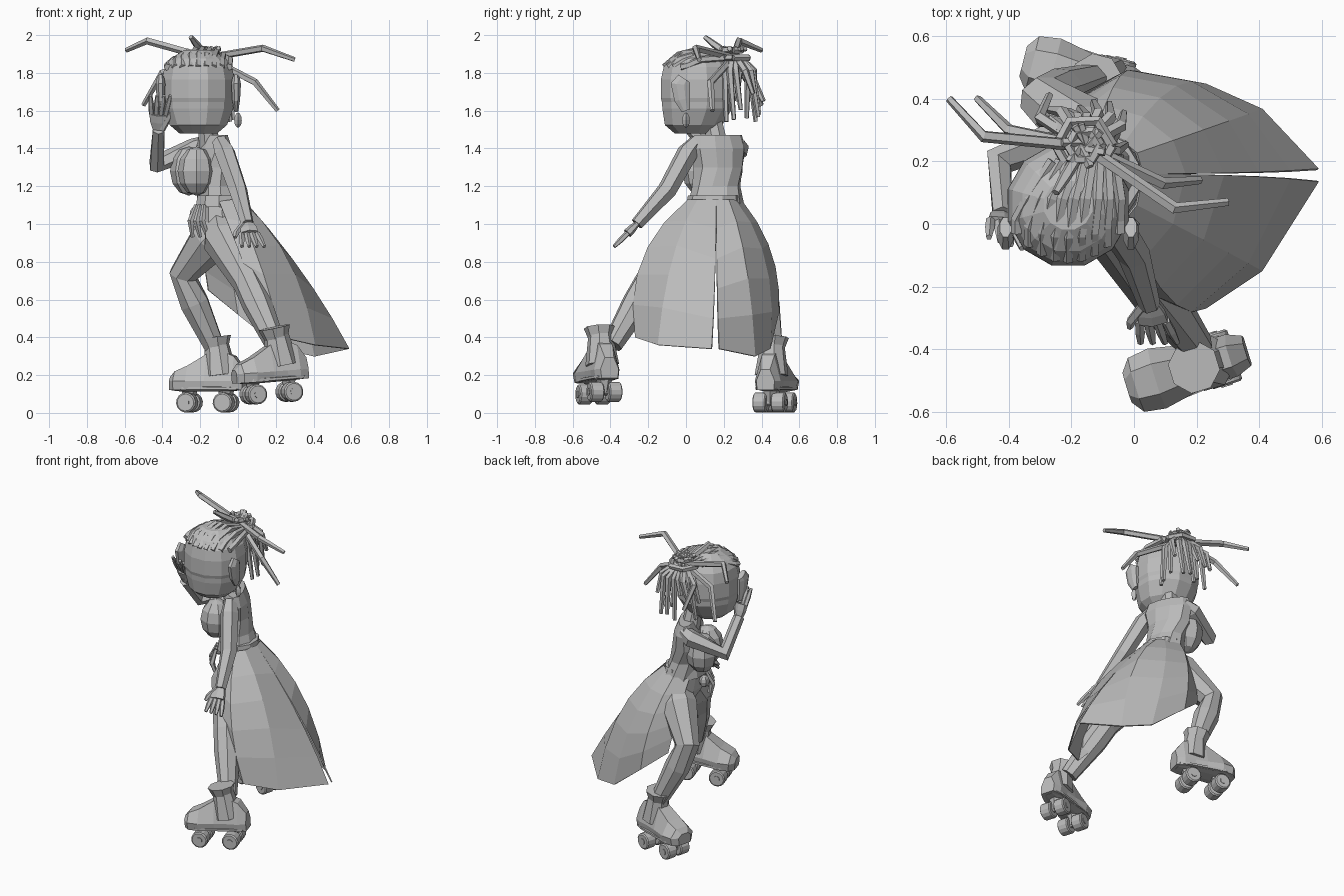
import bpy, bmesh, math, random
from mathutils import Vector, Matrix

random.seed(4)
default_cube = bpy.data.objects.get("Cube")
if default_cube:
    bpy.data.objects.remove(default_cube, do_unlink=True)

GREY = (.5, .5, .5, 1)
clay = bpy.data.materials.new("plain_grey")
clay.use_nodes = True
clay.diffuse_color = GREY
clay.node_tree.nodes["Principled BSDF"].inputs["Base Color"].default_value = GREY


def make(name, bm, matrix=Matrix()):
    bmesh.ops.recalc_face_normals(bm, faces=bm.faces[:])
    bm.transform(matrix)
    mesh = bpy.data.meshes.new(name)
    bm.to_mesh(mesh)
    bm.free()
    mesh.materials.append(clay)
    obj = bpy.data.objects.new(name, mesh)
    bpy.context.collection.objects.link(obj)
    return obj


def circle_angles(sides):
    return [math.tau * (k + .5) / sides for k in range(sides)]


def bridge(bm, rings):
    rows = [[bm.verts.new(point) for point in ring] for ring in rings]
    for lower, upper in zip(rows, rows[1:]):
        for i in range(len(lower)):
            bm.faces.new((lower[i - 1], lower[i], upper[i], upper[i - 1]))
    bm.faces.new(rows[0][::-1])
    bm.faces.new(rows[-1])


def loft(name, rings, sides=10):
    """Stack of level rings, each (height, x, y, half width, half depth, turn)."""
    bm = bmesh.new()
    bridge(bm, [[Matrix.Rotation(turn, 3, "Z") @ Vector((rx * math.cos(a), ry * math.sin(a), 0))
                 + Vector((x, y, z)) for a in circle_angles(sides)]
                for z, x, y, rx, ry, turn in rings])
    make(name, bm)


def add_tube(bm, points, radii, sides=5, side=None, flat=1):
    """Tube along points; flat squashes it across the given side direction."""
    path = [Vector(point) for point in points]
    u = Vector(side) if side else (path[1] - path[0]).orthogonal()
    rings = []
    for i, (centre, radius) in enumerate(zip(path, radii)):
        ahead = path[min(i + 1, len(path) - 1)]
        behind = path[max(i - 1, 0)]
        along = (ahead - behind).normalized()
        u = (u - along * u.dot(along)).normalized()
        v = along.cross(u) * flat
        rings.append([centre + (u * math.cos(a) + v * math.sin(a)) * radius
                      for a in circle_angles(sides)])
    bridge(bm, rings)


def tube(name, points, radii, sides=8, matrix=Matrix(), **shape):
    bm = bmesh.new()
    add_tube(bm, points, radii, sides, **shape)
    make(name, bm, matrix)


def blob(name, place, scale, segments=8):
    bm = bmesh.new()
    bmesh.ops.create_uvsphere(bm, u_segments=segments, v_segments=6, radius=1)
    make(name, bm, Matrix.Translation(place) @ Matrix.Diagonal((*scale, 1)))


# Torso turned toward the shoulders, neck and bust
loft("torso", [(.9, -.08, .16, .07, .1, 0), (1, -.08, .16, .13, .17, 0),
               (1.2, -.12, .16, .1, .13, .2), (1.3, -.14, .17, .1, .14, .4),
               (1.4, -.13, .17, .08, .16, .45), (1.47, -.13, .17, .05, .14, .45)])
loft("belt", [(1.09, -.1, .15, .13, .15, 0), (1.15, -.1, .15, .12, .14, 0)])
tube("neck", [(-.15, .17, 1.4), (-.17, .13, 1.6)], (.06, .05))
for side, x, y in (("left", -.22, .08), ("right", -.26, .2)):
    blob(side + "_bust", (x, y, 1.28), (.1, .1, .13))

# Head: a rounded block, slightly narrower below the cheek line
HEAD = Vector((-.21, .06, 1.7))
head_rings = []
for height in (-1, -.8, -.4, -.25, -.15, .3, .6, .8, 1):
    roundness = .45 if height < 0 else .6
    half = .2 * (1 - roundness * height ** 4) - (.006 if height < -.15 else 0)
    lean = -.02 if height < -.5 else 0
    head_rings.append((HEAD.z + .22 * height, HEAD.x, HEAD.y + lean, half, half, 0))
loft("head", head_rings, 12)
for side, way in (("left", 1), ("right", -1)):
    x = HEAD.x + .2 * way
    tube(side + "_ear", [(x, 0, 1.6), (x, -.02, 1.66), (x, -.03, 1.74), (x, -.01, 1.77)],
         (.025, .045, .055, .04), side=(0, 1, 0), flat=.5)
blob("earring", (0, 0, 1.55), (.02, .02, .04), 4)

# Braided rows that run over the scalp to the knot
KNOT = Vector((-.16, .25, 1.88))
bm = bmesh.new()
for row in range(-4, 5):
    shift = .041 * row
    drop = 2 * shift ** 2
    hairline = HEAD + Vector((shift, drop * 1.6 - .175, .13))
    crown = HEAD + Vector((shift, drop - .1, .195 - drop))
    top = HEAD + Vector((shift * .9 + .02, .02, .225 - drop))
    add_tube(bm, [hairline, crown, top, KNOT + Vector((shift * .6, -.05, 0))], [.019] * 4,
             side=(1, 0, 0))
make("scalp_braids", bm)


def around(angle, radius, lift):
    return KNOT + Vector((radius * math.cos(angle), radius * math.sin(angle), lift))


# Knot of hair: two coils and strands crossing through them
bm = bmesh.new()
for radius, lift in ((.09, 0), (.05, .04)):
    add_tube(bm, [around(math.tau * k / 6, radius, lift) for k in range(7)], [.018] * 7)
for k in range(7):
    add_tube(bm, [around(k, .09, -.08), around(k, .01, .03), around(k + 2, .07, .05)], [.015] * 3)
make("hair_knot", bm)

# Loose braids: long ones flung outward, short ones hanging at the back
bm = bmesh.new()
for bend, tip in (
        ((-.48, .28, 1.97), (-.59, .4, 1.92)),
        ((.13, .05, 1.93), (.3, .07, 1.87)),
        ((.09, .13, 1.75), (.21, .14, 1.6)),
        ((-.4, .3, 1.8), (-.5, .4, 1.63)),
        ((-.22, .15, 1.95), (-.25, .1, 1.99)),
        ((-.3, .34, 1.8), (-.27, .41, 1.65))):
    add_tube(bm, [KNOT, bend, tip], (.02, .02, .013))
for k in range(11):
    angle = k * .33 - .5
    reach = random.uniform(.08, .14)
    add_tube(bm, [around(angle, .04, 0), around(angle, reach, -.07),
                  around(angle + .2, reach + .03, random.uniform(-.36, -.15))], (.02, .02, .012))
make("loose_braids", bm)


# Arms, each ending in a flat palm with spread fingers
def arm(side, shoulder, upper, elbow, wrist, palm, tip, across):
    wrist, palm, tip, across = map(Vector, (wrist, palm, tip, across))
    tube(side + "_arm", [shoulder, upper, elbow, wrist], (.04, .057, .052, .035), 6)
    bm = bmesh.new()
    add_tube(bm, [wrist, wrist.lerp(palm, .5), palm], (.035, .05, .055), 6, across, .45)
    for finger in range(4):
        spread = across * (finger - 1.5) * .028
        add_tube(bm, [palm + spread, palm.lerp(tip, .5) + spread * 1.2, tip + spread * 1.4],
                 (.015, .016, .01))
    add_tube(bm, [wrist - across * .02, palm - across * .07, palm.lerp(tip, .3) - across * .08],
             (.018, .016, .01))
    make(side + "_hand", bm)


arm("left", (-.1, .06, 1.44), (-.07, .01, 1.38), (0, -.1, 1.18),
    (.05, -.26, 1), (.06, -.31, .95), (.08, -.38, .88), (1, 0, 0))
arm("right", (-.17, .27, 1.43), (-.23, .28, 1.4), (-.43, .2, 1.32),
    (-.42, .03, 1.5), (-.42, 0, 1.58), (-.41, -.06, 1.68), (-.9, .3, 0))


# Legs
def leg(side, *joints):
    tube(side + "_leg", joints, (.09, .12, .078, .08, .055))


leg("left", (-.09, .09, 1), (-.07, .02, .92), (.05, -.2, .69), (.1, -.26, .58), (.2, -.39, .36))
leg("right", (-.08, .23, 1), (-.14, .28, .92), (-.29, .4, .73), (-.23, .42, .58), (-.12, .46, .34))


# Roller boots, built with the toe toward -x and then placed
def boot(side, place, yaw, pitch):
    spot = (Matrix.Translation(place) @ Matrix.Rotation(yaw, 4, "Z")
            @ Matrix.Rotation(pitch, 4, "Y"))
    bm = bmesh.new()
    bridge(bm, [[(x, y * half, z) for y, z in ((-.9, .12), (-1, .17), (-.5, top), (.5, top),
                                               (1, .17), (.9, .12))]
                for x, top, half in ((-.2, .19, .05), (-.17, .22, .09), (-.1, .25, .1),
                                     (0, .31, .08), (.08, .33, .07), (.15, .3, .07),
                                     (.2, .23, .05))])
    make(side + "_boot", bm, spot)
    tube(side + "_boot_shaft", [(.07, 0, .2), (.05, 0, .36)], (.09, .065), 8, spot)
    tube(side + "_boot_cuff", [(.05, 0, .33), (.04, 0, .4)], (.06, .085), 8, spot)
    tube(side + "_sole", [(x, 0, .13) for x in (-.19, -.12, .12, .18)], (.06, .1, .08, .06),
         8, spot, side=(0, 1, 0), flat=.2)
    for end, x in (("front", -.1), ("rear", .1)):
        tube(f"{side}_{end}_truck", [(x, 0, .14), (x, 0, .05)], (.05, .02), 6, spot)
        tube(f"{side}_{end}_axle", [(x, -.09, .055), (x, .09, .055)], (.02, .02), 8, spot)
        for middle in (-.05, .05):
            tube(f"{side}_{end}_wheel", [(x, middle + edge, .055) for edge in (-.036, -.03, .03, .036)],
                 (.045, .053, .053, .045), 14, spot)


boot("right", (-.16, .47, 0), -.25, 0)
boot("left", (.18, -.46, .05), .3, -.07)


# Trailing split skirt: each column curves from the waist through a bulge to the hem
def skirt(side, columns, steps=5):
    bm = bmesh.new()
    grid = []
    for waist, bulge, hem in columns:
        column = []
        for k in range(steps + 1):
            t = k / steps
            upper = Vector(waist).lerp(Vector(bulge), t)
            lower = Vector(bulge).lerp(Vector(hem), t)
            column.append(bm.verts.new(upper.lerp(lower, t)))
        grid.append(column)
    for a, b in zip(grid, grid[1:]):
        for k in range(steps):
            bm.faces.new((a[k], a[k + 1], b[k + 1], b[k]))
    make(side + "_skirt_panel", bm).modifiers.new("cloth", "SOLIDIFY").thickness = .008


SEAM = .16
back_and_side = [[(.03, SEAM, 1.13), (.38, SEAM, .74), (.59, .135, .34)],
                 [(.01, .06, 1.13), (.32, -.1, .88), (.41, -.15, .36)],
                 [(-.03, .01, 1.13), (.12, -.34, .85), (.23, -.27, .4)]]
mirrored = [[(x, SEAM + .67 * (SEAM - y), z - (.06 if z < .5 and y < .1 else 0)) for x, y, z in column]
            for column in back_and_side]
skirt("left", back_and_side + [[(-.1, .01, 1.12), (-.02, -.26, .92), (.15, -.25, .48)]])
skirt("right", mirrored + [[(-.12, .3, 1.12), (-.05, .52, .85), (0, .49, .52)],
                           [(-.2, .25, 1.1), (-.2, .38, .9), (-.16, .42, .65)]])

# Buckle and hanging cords at the front of the waist
blob("buckle", (-.23, .13, 1.05), (.03, .04, .04), 6)
for k in range(3):
    start = Vector((-.22 + .02 * k, .1 - .04 * k, 1.1))
    end = start + Vector((.02 * k - .02, -.02, -.17))
    middle = start.lerp(end, .5) + Vector((-.02, -.02, 0))
    tube("waist_cord", [start, middle, end], (.012, .018, .01), 5)
